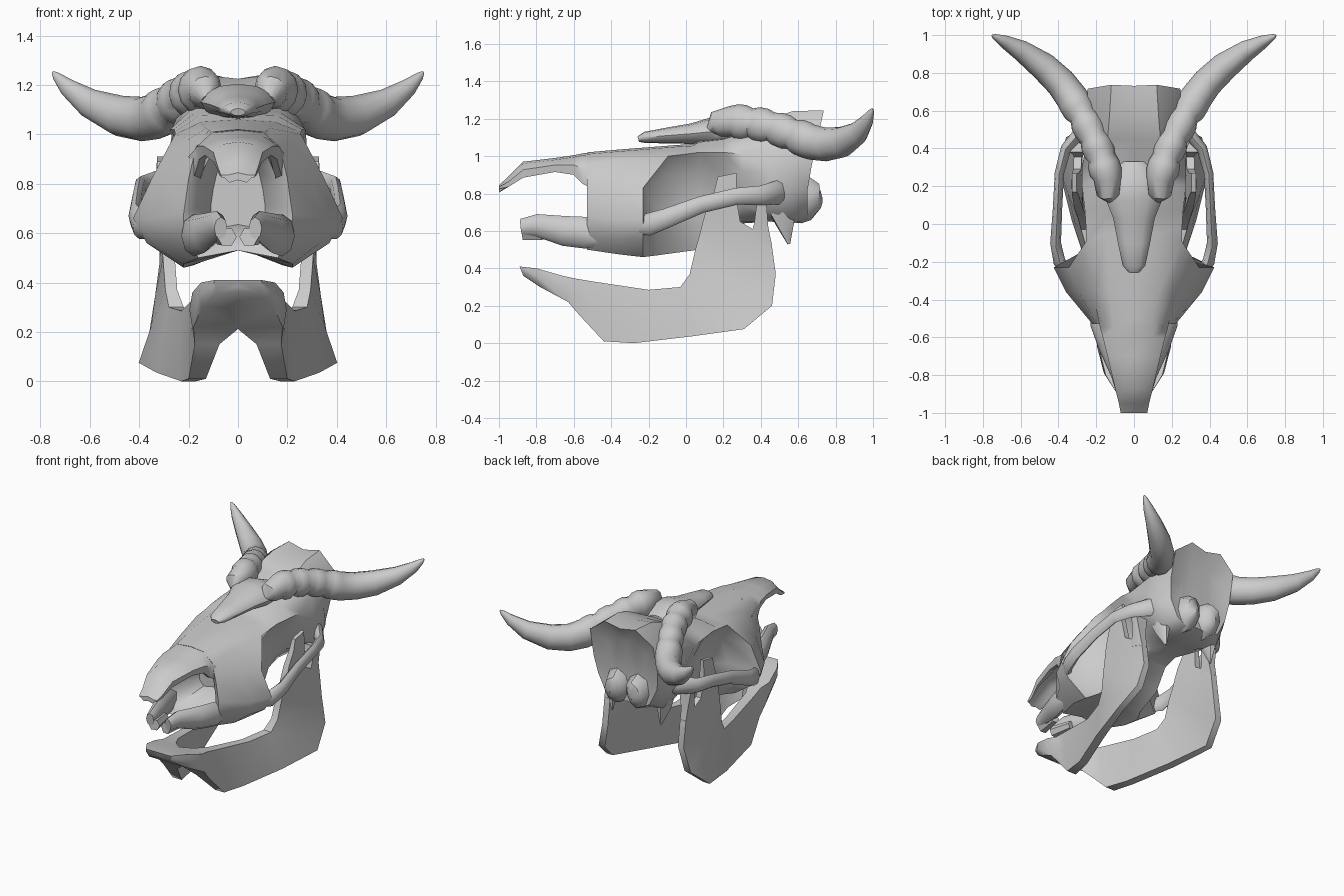
import bpy, bmesh, math
from mathutils import Vector

default_cube = bpy.data.objects.get("Cube")
if default_cube:
    bpy.data.objects.remove(default_cube, do_unlink=True)

# One bone colour for everything
bone = bpy.data.materials.new("bone_grey")
bone.use_nodes = True
bone_colour = (.6, .6, .6, 1)
bone.diffuse_color = bone_colour
bone.node_tree.nodes["Principled BSDF"].inputs["Base Color"].default_value = bone_colour


def loft(name, rings, mirrored=False):
    """Skin a list of equal-length closed rings and cap both ends."""
    bm = bmesh.new()
    loops = [[bm.verts.new(point) for point in ring] for ring in rings]
    count = len(loops[0])
    for first, second in zip(loops, loops[1:]):
        for i in range(count):
            j = (i + 1) % count
            bm.faces.new((first[i], first[j], second[j], second[i]))
    bm.faces.new(loops[0])
    bm.faces.new(loops[-1])
    caps = [face for face in bm.faces if len(face.verts) > 4]
    bmesh.ops.triangulate(bm, faces=caps)
    bmesh.ops.recalc_face_normals(bm, faces=bm.faces)
    mesh = bpy.data.meshes.new(name)
    bm.to_mesh(mesh)
    bm.free()
    mesh.materials.append(bone)
    part = bpy.data.objects.new(name, mesh)
    bpy.context.collection.objects.link(part)
    for other in bpy.context.selected_objects:
        other.select_set(False)
    part.select_set(True)
    bpy.context.view_layer.objects.active = part
    bpy.ops.object.shade_smooth_by_angle(angle=math.radians(48))
    if mirrored:
        part.modifiers.new("Mirror", "MIRROR")
    return part


def tube(name, stations, sides=10, wide=1.0, tall=1.0, mirrored=True):
    """Sweep an ellipse along (x, y, z, radius) stations."""
    centres = [Vector(station[:3]) for station in stations]
    rings = []
    for i, centre in enumerate(centres):
        ahead = centres[min(i + 1, len(centres) - 1)]
        behind = centres[max(i - 1, 0)]
        tangent = (ahead - behind).normalized()
        across = tangent.cross(Vector((0, 0, 1))).normalized()
        upward = across.cross(tangent)
        radius = stations[i][3]
        ring = []
        for k in range(sides):
            turn = math.tau * k / sides
            ring.append(centre + across * math.cos(turn) * radius * wide
                        + upward * math.sin(turn) * radius * tall)
        rings.append(ring)
    return loft(name, rings, mirrored)


def symmetric_ring(half, y, lean=0.0):
    """Close a right-hand half section; lean tilts its upper part backwards."""
    left_half = [(-x, z) for x, z in reversed(half[1:-1])]
    return [(x, y + lean * max(0, z - .85), z) for x, z in half + left_half]


def shrunk(half, across, up, middle):
    return [(x * across, middle + (z - middle) * up) for x, z in half]


# Half sections (y, lean, points) from roof centre, down the cheek, to palate
face = [
    (-.53, 0, [(0, 1.02), (.1, 1.01), (.17, .95), (.2, .82),
               (.22, .68), (.22, .58), (.16, .5), (0, .53)]),
    (-.36, 0, [(0, 1.035), (.13, 1.025), (.2, .98), (.29, .83),
               (.36, .66), (.33, .56), (.22, .475), (0, .53)]),
    (-.23, .9, [(0, 1.06), (.15, 1.05), (.255, 1), (.345, .83),
                (.425, .66), (.37, .56), (.22, .46), (0, .54)]),
    (-.15, .9, [(0, 1.065), (.15, 1.055), (.255, 1.01), (.2, .9),
                (.22, .7), (.26, .6), (.18, .47), (0, .54)]),
]
braincase = [
    (.07, 0, [(0, 1.08), (.16, 1.075), (.26, 1.02), (.17, .92),
              (.13, .75), (.13, .65), (.13, .5), (0, .56)]),
    (.2, 0, [(0, 1.1), (.17, 1.09), (.275, 1.02), (.2, .88),
             (.15, .78), (.12, .7), (.1, .62), (0, .62)]),
    (.3, 0, [(0, 1.13), (.17, 1.12), (.275, 1.01), (.24, .92),
             (.2, .82), (.16, .73), (.1, .65), (0, .64)]),
    (.45, 0, [(0, 1.19), (.14, 1.2), (.25, 1.06), (.28, .92),
              (.3, .8), (.24, .7), (.12, .65), (0, .65)]),
    (.57, 0, [(0, 1.225), (.13, 1.24), (.25, 1.12), (.27, .95),
              (.28, .82), (.22, .66), (.12, .64), (0, .64)]),
]
occiput = [(0, 1.22), (.12, 1.245), (.245, 1.15), (.25, .95),
           (.23, .82), (.17, .7), (.1, .66), (0, .68)]

# Skull: nasal cavity, face, eye sockets, braincase and hollowed back
nostril = face[0][-1]
skull_rings = [symmetric_ring(shrunk(nostril, .5, .5, .74), -.27),
               symmetric_ring(shrunk(nostril, .8, .77, .76), -.5)]
skull_rings += [symmetric_ring(half, y, lean)
                for y, lean, half in face + braincase]
skull_rings += [symmetric_ring(occiput, .65, .22),
                symmetric_ring(shrunk(occiput, .6, .6, .92), .64, .1)]
loft("skull", skull_rings)

# Nasal roof: arched shell overhanging the nasal opening
roof_rings = []
for y, width, top, edge in [(-1, .07, .845, .825), (-.95, .08, .89, .835),
                            (-.87, .1, .97, .885), (-.7, .14, .99, .915),
                            (-.6, .165, 1.005, .9), (-.55, .18, 1.015, .85),
                            (-.45, .2, 1.025, .8)]:
    half = [(0, top), (width * .6, top - .01), (width, (top + edge) / 2),
            (width * .95, edge), (width * .8, edge),
            (width * .5, top - .04), (0, top - .03)]
    roof_rings.append(symmetric_ring(half, y))
loft("nasal_roof", roof_rings)

# Front upper jaw prongs
tube("upper_jaw_prong", [(.07, -.88, .62, .045), (.085, -.8, .63, .06),
                         (.14, -.65, .6, .08), (.18, -.53, .59, .085),
                         (.2, -.37, .57, .04)], sides=8, wide=.6)
tube("front_tooth", [(.045, -.87, .585, .04), (.07, -.72, .58, .03)],
     sides=6)

# Raised forehead boss between the horns
tube("forehead_boss", [(0, -.255, 1.09, .03), (0, -.22, 1.1, .06),
                       (0, -.1, 1.11, .085), (0, .03, 1.12, .11),
                       (0, .13, 1.13, .15), (0, .23, 1.13, .15),
                       (0, .33, 1.13, .06)],
     sides=12, tall=.5, mirrored=False)

# Horns: ridged near the base, smooth towards the tip
horn_path = [(.125, .13, 1.14, .025), (.135, .16, 1.17, .07),
             (.14, .24, 1.185, .092),
             (.17, .35, 1.175, .09), (.215, .46, 1.155, .088),
             (.27, .57, 1.115, .09), (.33, .67, 1.075, .095),
             (.39, .75, 1.062, .09), (.48, .835, 1.075, .083),
             (.6, .92, 1.125, .061), (.69, .968, 1.19, .037),
             (.735, .99, 1.235, .018), (.75, .997, 1.252, .006)]
horn_rings = []
for i, (start, end) in enumerate(zip(horn_path, horn_path[1:])):
    if 1 < i < 6:
        for step, swell in ((0, .9), (.3, 1.05), (.7, 1.05)):
            ridge = [a + (b - a) * step for a, b in zip(start, end)]
            ridge[3] *= swell
            horn_rings.append(ridge)
    else:
        horn_rings.append(start)
horn_rings.append(horn_path[-1])
tube("horn", horn_rings, sides=12, wide=.9)

# Cheek arches bridging face and braincase
tube("cheek_arch", [(.31, -.31, .62, .04), (.395, -.2, .635, .06),
                    (.415, -.1, .67, .052), (.405, .08, .74, .045),
                    (.395, .27, .785, .045), (.36, .4, .79, .052),
                    (.28, .49, .805, .065), (.18, .55, .83, .05)],
     sides=8, wide=.55)

# Rear neck joints and the spurs under the braincase
tube("neck_joint", [(.08, .54, .77, .12), (.08, .63, .77, .13),
                    (.075, .69, .755, .1), (.06, .715, .75, .04)],
     sides=8, wide=.7)
tube("skull_spur", [(.2, .5, .76, .09), (.2, .53, .64, .055),
                    (.19, .55, .53, .008)], sides=6, wide=.6)


def plate_ring(top, bottom, thickness):
    """Six-sided section of a flat plate, slightly swollen in the middle."""
    top, bottom = Vector(top), Vector(bottom)
    offset = Vector((thickness, 0, 0))
    middle = (top + bottom) / 2
    return [top + offset, middle + offset * 1.15, bottom + offset,
            bottom - offset, middle - offset * .95, top - offset]


# Lower jaw half: chin, body, rising branch and its hooked top
jaw_sections = [
    ((.045, -.89, .41), (.04, -.87, .36), .05),
    ((.07, -.8, .4), (.065, -.78, .3), .08),
    ((.09, -.66, .36), (.085, -.63, .22), .095),
    ((.12, -.59, .345), (.125, -.57, .15), .05),
    ((.15, -.5, .33), (.165, -.44, .01), .035),
    ((.2, -.2, .285), (.2, -.28, 0), .03),
    ((.25, -.03, .3), (.3, .02, .035), .03),
    ((.27, .02, .37), (.378, .31, .075), .024),
    ((.28, .05, .5), (.335, .46, .2), .024),
    ((.29, .075, .59), (.295, .48, .37), .022),
    ((.295, .09, .65), (.295, .455, .55), .022),
    ((.3, .11, .72), (.3, .29, .65), .02),
    ((.31, .15, .81), (.31, .27, .77), .018),
    ((.315, .17, .89), (.315, .27, .91), .012),
]
loft("lower_jaw", [plate_ring(*section) for section in jaw_sections], True)

# Jaw hinge knuckle
hinge_sections = [((.295, .34, .56), (.295, .46, .52), .022),
                  ((.295, .365, .64), (.295, .44, .62), .025),
                  ((.295, .38, .76), (.295, .43, .75), .045)]
loft("jaw_hinge", [plate_ring(*section) for section in hinge_sections], True)
